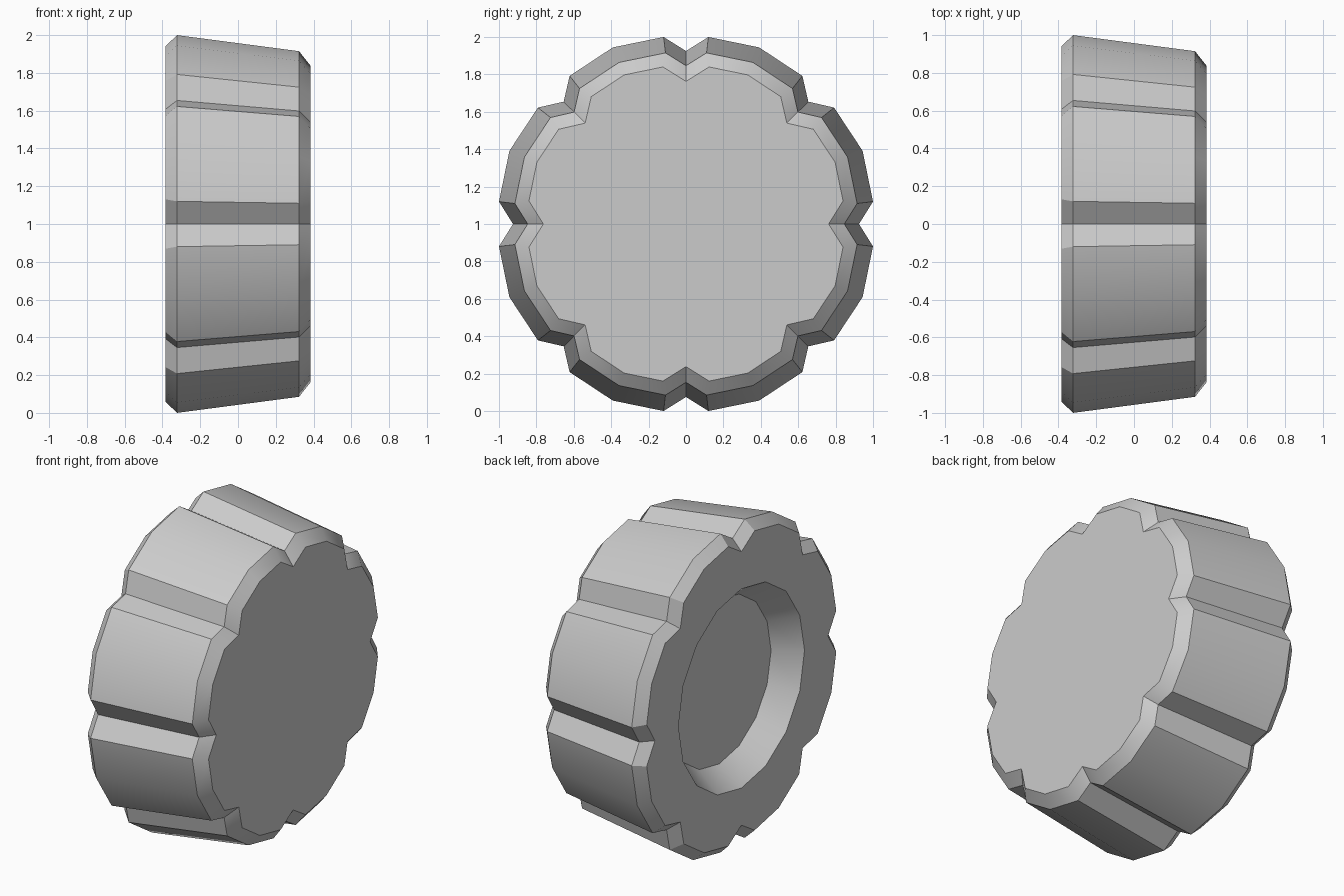
import bpy, bmesh, math
from mathutils import Vector

cube = bpy.data.objects.get("Cube")
if cube:
    bpy.data.objects.remove(cube, do_unlink=True)

LOBES = 8
STEP = math.tau / LOBES


def scalloped_outline(scale):
    """Closed outline: notch, lobe corner, lobe crown, lobe corner, repeated."""
    lobe = [(0, 0.925), (0.152, 1.007), (0.5, 1.022), (0.848, 1.007)]
    return [Vector((math.sin((k + t) * STEP), math.cos((k + t) * STEP))) * r * scale
            for k in range(LOBES) for t, r in lobe]


def inset(points, d):
    """Move every side of a clockwise outline inward by d."""
    result = []
    for i, p in enumerate(points):
        a = (p - points[i - 1]).normalized()
        b = (points[(i + 1) % len(points)] - p).normalized()
        n1, n2 = Vector((a.y, -a.x)), Vector((b.y, -b.x))
        result.append(p + (n1 + n2) * d / (1 + n1.dot(n2)))
    return result


def circle(radius):
    n = 2 * LOBES
    return [Vector((math.sin(math.tau * i / n), math.cos(math.tau * i / n))) * radius
            for i in range(n)]


bm = bmesh.new()


def add_ring(points, x):
    return [bm.verts.new((x, p.x, p.y + 1)) for p in points]


def bridge(a, b):
    for i in range(len(a)):
        j = (i + 1) % len(a)
        bm.faces.new((a[i], a[j], b[j], b[i]))


# Tapered scalloped body with chamfered ends
wide, narrow = scalloped_outline(1.0), scalloped_outline(0.915)
rings = [add_ring(inset(wide, 0.057), -0.385), add_ring(wide, -0.323),
         add_ring(narrow, 0.323), add_ring(inset(narrow, 0.071), 0.383)]
for a, b in zip(rings, rings[1:]):
    bridge(a, b)
bm.faces.new(rings[-1])

# Round recess with sloping wall and flat floor
rim, floor = add_ring(circle(0.625), -0.385), add_ring(circle(0.515), -0.23)
bridge(rim, floor)
bm.faces.new(floor)

# Flat border between the recess and the scalloped edge
outer = rings[0]
for i in range(len(rim)):
    o = [outer[(2 * i + k) % len(outer)] for k in range(3)]
    bm.faces.new(o + [rim[(i + 1) % len(rim)], rim[i]])

bmesh.ops.recalc_face_normals(bm, faces=bm.faces)
mesh = bpy.data.meshes.new("scalloped_knob")
bm.to_mesh(mesh)
bm.free()

knob = bpy.data.objects.new("scalloped_knob", mesh)
bpy.context.collection.objects.link(knob)

# Plain grey material
grey = bpy.data.materials.new("light_grey")
grey.use_nodes = True
colour = (0.6, 0.6, 0.6, 1)
grey.diffuse_color = colour
grey.node_tree.nodes["Principled BSDF"].inputs["Base Color"].default_value = colour
mesh.materials.append(grey)

bpy.ops.object.select_all(action="DESELECT")
knob.select_set(True)
bpy.context.view_layer.objects.active = knob
bpy.ops.object.shade_smooth_by_angle(angle=math.radians(30))
